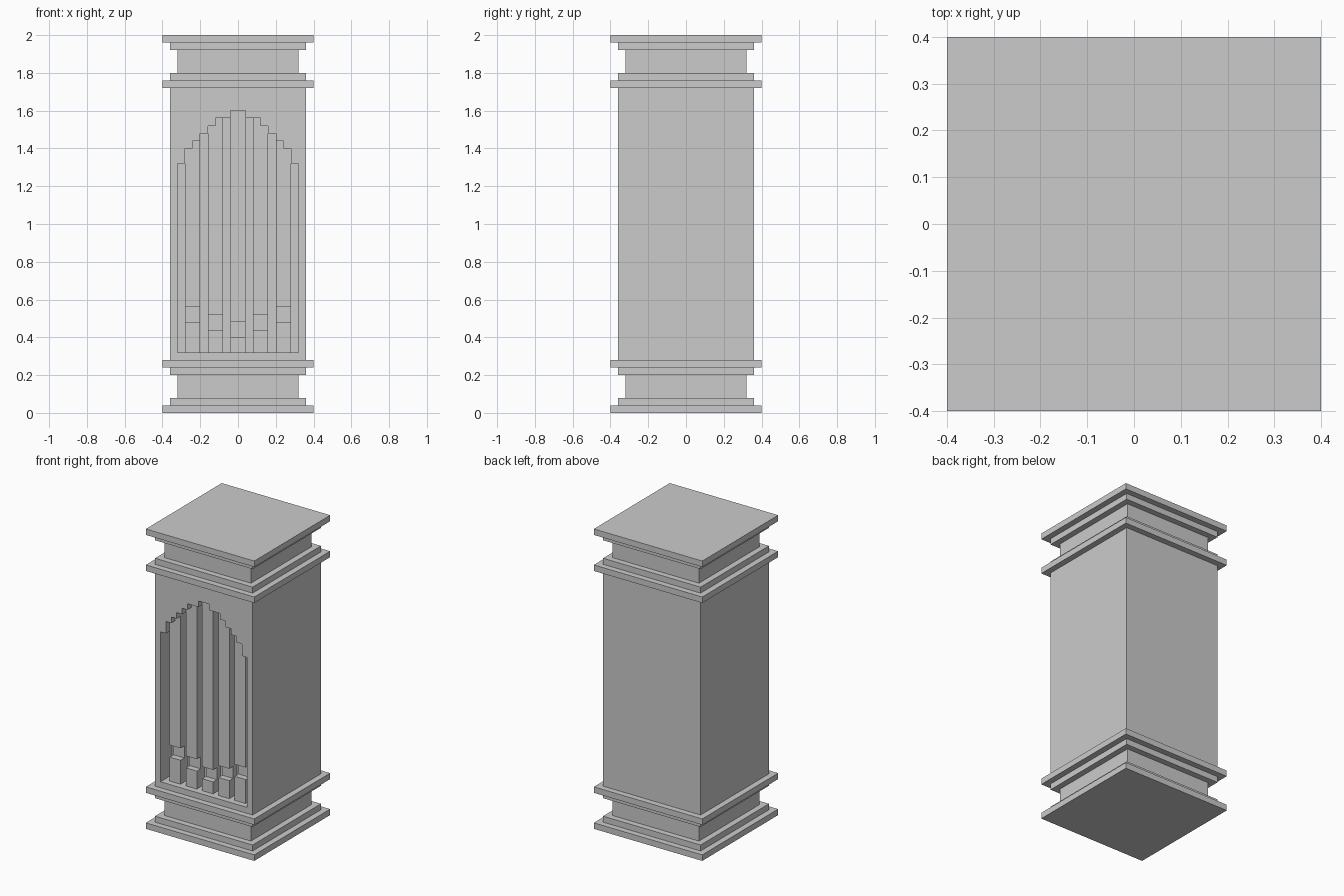
import bpy, bmesh

if "Cube" in bpy.data.objects:
    bpy.data.objects.remove(bpy.data.objects["Cube"])

U = 0.04          # basic step of the design
FRONT = -0.36     # front face of the shaft
BACK = FRONT + 3 * U   # back wall of the niche


def finish(bm, name):
    bmesh.ops.recalc_face_normals(bm, faces=bm.faces[:])
    me = bpy.data.meshes.new(name)
    bm.to_mesh(me)
    bm.free()
    ob = bpy.data.objects.new(name, me)
    bpy.context.collection.objects.link(ob)
    return ob


def box(name, x0, x1, y0, y1, z0, z1):
    return panel(name, [(x0, z0), (x1, z0), (x1, z1), (x0, z1)], y0, y1)


def panel(name, outline, y0, y1):
    """Extrude an (x, z) outline from y0 to y1."""
    bm = bmesh.new()
    face = bm.faces.new([bm.verts.new((x, y0, z)) for x, z in outline])
    ext = bmesh.ops.extrude_face_region(bm, geom=[face])
    verts = [v for v in ext["geom"] if isinstance(v, bmesh.types.BMVert)]
    bmesh.ops.translate(bm, verts=verts, vec=(0, y1 - y0, 0))
    return finish(bm, name)


def square_moulding(name, z, steps):
    """Stack of square tiers (half width, height) as one closed skin."""
    bm = bmesh.new()
    rings = []
    for h, height in steps:
        for level in (z, z + height):
            rings.append([bm.verts.new((sx * h, sy * h, level))
                          for sx, sy in ((-1, -1), (1, -1), (1, 1), (-1, 1))])
        z += height
    for a, b in zip(rings, rings[1:]):
        for i in range(4):
            j = (i + 1) % 4
            bm.faces.new((a[i], a[j], b[j], b[i]))
    bm.faces.new(rings[0])
    bm.faces.new(rings[-1])
    return finish(bm, name)


# Stepped arch: height of the niche in each column, left edge to centre
half = [1.32, 1.40, 1.44, 1.48, 1.52, 1.56, 1.56, 1.60]
arch = half + half[::-1]


def arched_outline(first, last, z0):
    """Outline over columns first..last-1 whose top follows the arch."""
    pts = [((last - 8) * U, z0), ((last - 8) * U, arch[last - 1])]
    for c in range(last - 1, first, -1):
        if arch[c] != arch[c - 1]:
            x = (c - 8) * U
            pts += [(x, arch[c]), (x, arch[c - 1])]
    return pts + [((first - 8) * U, arch[first]), ((first - 8) * U, z0)]


# Base and capital share one moulding
tiers = [(0.40, U), (0.36, U), (0.32, 3 * U), (0.36, U), (0.40, U)]
square_moulding("base", 0.0, tiers)
square_moulding("capital", 1.72, tiers)

# Shaft with arched niche cut into the front
shaft = box("shaft", -0.36, 0.36, FRONT, 0.36, 0.28, 1.72)
cutter = panel("niche_cutter", arched_outline(0, 16, 0.32), FRONT - 0.1, BACK)
cutter.hide_render = True
cutter.display_type = 'WIRE'
mod = shaft.modifiers.new("niche", 'BOOLEAN')
mod.operation = 'DIFFERENCE'
mod.solver = 'EXACT'
mod.object = cutter

# Five organ pipes: foot, recessed mouth, long pipe body
for i, col in enumerate((1, 4, 7, 10, 13)):
    x0, x1 = (col - 8) * U, (col - 6) * U
    foot_top = 0.40 + U * abs(i - 2)
    mouth_top = foot_top + 2 * U
    box(f"pipe_foot_{i + 1}", x0, x1, FRONT + U, BACK, 0.32, foot_top)
    box(f"pipe_mouth_{i + 1}", x0, x1, FRONT + 2 * U, BACK, foot_top, mouth_top)
    panel(f"pipe_{i + 1}", arched_outline(col, col + 2, mouth_top), FRONT + U, BACK)
